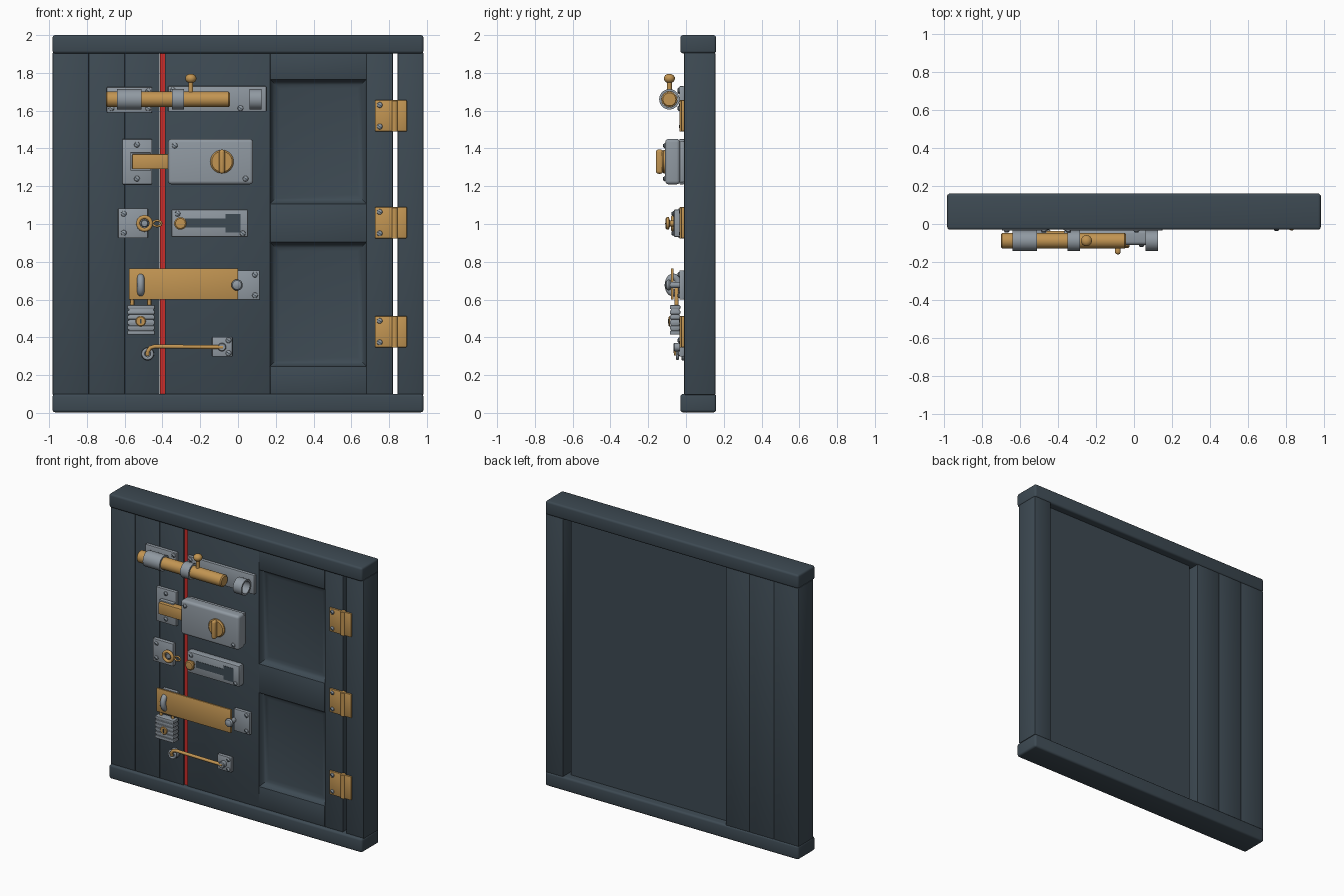
import bpy, bmesh, math
from mathutils import Vector, Matrix

cube = bpy.data.objects.get("Cube")
if cube:
    bpy.data.objects.remove(cube, do_unlink=True)


def material(name, rgb):
    m = bpy.data.materials.new(name)
    m.use_nodes = True
    m.diffuse_color = (*rgb, 1)
    m.node_tree.nodes["Principled BSDF"].inputs["Base Color"].default_value = (*rgb, 1)
    return m


SLATE = material("slate paint", (0.047, 0.068, 0.086))
STEEL = material("steel", (0.28, 0.32, 0.36))
BRASS = material("brass", (0.54, 0.3, 0.085))
RED = material("red seal", (0.6, 0.025, 0.022))
Y = (0, -1, 0)   # outward, towards the front
X = (1, 0, 0)
Z = (0, 0, 1)
FACE = -0.01     # front surface of the boards
PLATE = -0.035   # front surface of the fitted plates


def finish(name, bm, mat):
    bmesh.ops.recalc_face_normals(bm, faces=bm.faces)
    me = bpy.data.meshes.new(name)
    bm.to_mesh(me)
    bm.free()
    me.shade_smooth()
    me.set_sharp_from_angle(angle=math.radians(35))
    me.materials.append(mat)
    ob = bpy.data.objects.new(name, me)
    bpy.context.collection.objects.link(ob)


def block(x, y, z):
    bm = bmesh.new()
    size = Vector((x[1] - x[0], y[1] - y[0], z[1] - z[0]))
    mid = Vector((sum(x), sum(y), sum(z))) / 2
    bmesh.ops.create_cube(bm, size=1, matrix=Matrix.Translation(mid) @ Matrix.Diagonal((*size, 1)))
    return bm


def box(name, x, y, z, mat, bevel=0.004, segments=2):
    bm = block(x, y, z)
    if bevel:
        bmesh.ops.bevel(bm, geom=bm.edges[:], offset=bevel, segments=segments, profile=0.5, affect='EDGES')
    finish(name, bm, mat)


def lathe(name, profile, at, axis, mat, closed=False, steps=32):
    """Revolve (radius, height) points about an axis."""
    bm = bmesh.new()
    vs = [bm.verts.new((r, 0, h)) for r, h in profile]
    es = [bm.edges.new(p) for p in zip(vs, vs[1:])]
    if closed:
        es.append(bm.edges.new((vs[-1], vs[0])))
    bmesh.ops.spin(bm, geom=vs + es, cent=(0, 0, 0), axis=Z, angle=math.tau, steps=steps)
    bmesh.ops.remove_doubles(bm, verts=bm.verts, dist=1e-5)
    turn = Vector(axis).to_track_quat('Z', 'Y').to_matrix().to_4x4()
    bmesh.ops.transform(bm, matrix=Matrix.Translation(at) @ turn, verts=bm.verts)
    finish(name, bm, mat)


def disc(name, r, h, at, axis, mat, soft=0.004):
    lathe(name, [(0, 0), (r, 0), (r, h - soft), (r - soft, h), (0, h)], at, axis, mat)


def rod(name, points, r, mat, cyclic=False):
    cu = bpy.data.curves.new(name, 'CURVE')
    cu.dimensions = '3D'
    cu.bevel_depth, cu.bevel_resolution, cu.use_fill_caps = r, 3, True
    s = cu.splines.new('POLY')
    s.points.add(len(points) - 1)
    for p, co in zip(s.points, points):
        p.co = (*co, 1)
    s.use_cyclic_u = cyclic
    cu.materials.append(mat)
    ob = bpy.data.objects.new(name, cu)
    bpy.context.collection.objects.link(ob)


def ring(name, at, rx, rz, r, mat, upright=False):
    pts = []
    for i in range(24):
        a = math.tau * i / 24
        c, s = rx * math.cos(a), rz * math.sin(a)
        pts.append(Vector(at) + (Vector((0, c, s)) if upright else Vector((c, 0, s))))
    rod(name, pts, r, mat, True)


def screw(x, z, y=PLATE, tilt=0.6):
    lathe("screw", [(0.015, 0), (0.014, 0.004), (0.009, 0.008), (0, 0.009)], (x, y, z), Y, STEEL, steps=14)
    bm = block((-0.012, 0.012), (-0.002, 0.002), (-0.002, 0.002))
    bmesh.ops.transform(bm, matrix=Matrix.Translation((x, y - 0.009, z)) @ Matrix.Rotation(tilt, 4, 'Y'),
                        verts=bm.verts)
    finish("screw_slot", bm, SLATE)


def plate(name, x, z, mat=STEEL, front=PLATE, back=FACE, bevel=0.005):
    box(name, x, (front, back), z, mat, bevel)


# Frame: rails, wall boards and hinge post
for name, z in (("bottom_rail", (0.003, 0.1)), ("top_rail", (1.903, 2.0))):
    box(name, (-0.982, 0.982), (-0.03, 0.16), z, SLATE, 0.014, 3)
for x in ((-0.982, -0.79), (-0.79, -0.6), (-0.6, -0.415)):
    box("wall_board", x, (FACE, 0.155), (0.095, 1.908), SLATE, 0.005)
box("hinge_post", (0.845, 0.982), (FACE, 0.155), (0.095, 1.908), SLATE, 0.006)
box("door_seal", (-0.414, -0.387), (0, 0.03), (0.1, 1.905), RED, 0)

# Door: backing, stiles, cross rails and sunk panels
box("door_back", (-0.387, 0.82), (0.035, 0.105), (0.1, 1.905), SLATE, 0)
for name, x in (("lock_stile", (-0.387, 0.17)), ("hinge_stile", (0.68, 0.82))):
    box(name, x, (FACE, 0.037), (0.1, 1.905), SLATE, 0.003)
for z in ((0.1, 0.247), (0.903, 1.107), (1.765, 1.905)):
    box("cross_rail", (0.17, 0.68), (FACE, 0.037), z, SLATE, 0.003)
for z in ((0.247, 0.903), (1.107, 1.765)):
    bm = block((0.17, 0.68), (FACE + 0.002, 0.037), z)
    bm.normal_update()
    front = [f for f in bm.faces if f.normal.y < -0.9]
    for inset, sink in ((0.004, 0.012), (0.01, 0.014), (0.014, 0.01), (0.02, 0.005)):
        bmesh.ops.inset_region(bm, faces=front, thickness=inset, depth=-sink, use_even_offset=True)
    finish("sunk_panel", bm, SLATE)

# Hinges
for z in (0.43, 1.007, 1.573):
    span = (z - 0.083, z + 0.083)
    plate("hinge_leaf_door", (0.725, 0.824), span, BRASS, -0.026)
    plate("hinge_leaf_post", (0.834, 0.894), span, BRASS, -0.026)
    disc("hinge_barrel", 0.018, 0.166, (0.829, -0.016, span[0]), Z, BRASS)
    for dz in (-0.057, 0.057):
        screw(0.75, z + dz, -0.026)

# Barrel bolt
BOLT = Vector((0, -0.088, 1.66))
plate("bolt_keeper_plate", (-0.695, -0.455), (1.59, 1.725))
plate("bolt_plate", (-0.37, 0.15), (1.595, 1.73))
lathe("bolt_bar", [(0, 0), (0.034, 0), (0.041, 0.007), (0.041, 0.65), (0.034, 0.657), (0, 0.657)],
      BOLT + Vector((-0.7, 0, 0)), X, BRASS)
for x, w in ((-0.64, 0.13), (-0.35, 0.065), (0.06, 0.065)):
    lathe("bolt_collar", [(0.042, 0), (0.054, 0), (0.054, w), (0.042, w)], BOLT + Vector((x, 0, 0)), X, STEEL, True)
lathe("bolt_knob", [(0, 0), (0.013, 0), (0.013, 0.088), (0.023, 0.094), (0.029, 0.105), (0.029, 0.116),
                    (0.023, 0.127), (0.012, 0.133), (0, 0.135)], BOLT + Vector((-0.25, 0, 0)), Z, BRASS)
for x, z in ((-0.67, 1.612), (-0.475, 1.612), (-0.475, 1.703), (-0.345, 1.708), (0.013, 1.613)):
    screw(x, z)

# Rim lock
plate("lock_keeper_plate", (-0.612, -0.455), (1.21, 1.45))
plate("lock_mount", (-0.36, 0.067), (1.22, 1.44))
box("lock_case", (-0.37, 0.08), (-0.11, -0.032), (1.21, 1.45), STEEL, 0.018, 4)
box("lock_latch", (-0.56, -0.36), (-0.085, -0.036), (1.29, 1.37), BRASS)
box("latch_socket", (-0.57, -0.46), (-0.06, -0.03), (1.282, 1.378), STEEL, 0.004)
disc("turn_disc", 0.062, 0.018, (-0.085, -0.108, 1.33), Y, BRASS, 0.008)
box("turn_grip", (-0.1, -0.07), (-0.16, -0.12), (1.266, 1.394), BRASS, 0.014, 4)
for z in (1.24, 1.42):
    screw(-0.535, z)
screw(-0.335, 1.415, -0.11)
screw(0.04, 1.24, -0.11)

# Chain guard with slotted track
plate("chain_plate", (-0.635, -0.477), (0.925, 1.083), front=-0.04)
ring("chain_ring", (-0.495, -0.068, 1.003), 0.034, 0.034, 0.011, BRASS)
disc("chain_anchor", 0.02, 0.03, (-0.495, -0.036, 1.003), Y, STEEL)
ring("chain_link", (-0.428, -0.06, 1.003), 0.022, 0.015, 0.006, BRASS)
plate("track_plate", (-0.353, 0.053), (0.93, 1.078), front=-0.065, bevel=0.01)
for name, x, z in (("track_slot", (-0.28, -0.05), (0.982, 1.028)), ("track_slot_end", (-0.065, 0.012), (0.956, 1.052))):
    box(name, x, (-0.067, -0.06), z, SLATE, 0)
lathe("track_knob", [(0, 0), (0.016, 0), (0.016, 0.022), (0.033, 0.028), (0.033, 0.039), (0.026, 0.045), (0, 0.047)],
      (-0.305, -0.063, 1.003), Y, BRASS)
for x, z, y in ((-0.605, 1.054, -0.04), (-0.605, 0.953, -0.04), (-0.32, 1.055, -0.065), (0.025, 0.95, -0.065)):
    screw(x, z, y)

# Hasp, staple and padlock
plate("hasp_mount", (-0.01, 0.115), (0.6, 0.755))
plate("staple_plate", (-0.565, -0.45), (0.615, 0.75))
box("hasp_strap", (-0.577, 0), (-0.08, -0.066), (0.6, 0.765), BRASS, 0.004)
ring("staple", (-0.515, -0.067, 0.677), 0.028, 0.043, 0.019, STEEL, True)
disc("hasp_pivot", 0.016, 0.06, (-0.005, -0.03, 0.677), Y, STEEL)
lathe("hasp_pivot_head", [(0, 0), (0.024, 0), (0.03, 0.012), (0.024, 0.024), (0.012, 0.03), (0, 0.031)],
      (-0.005, -0.079, 0.677), Y, STEEL)
for z in (0.622, 0.732):
    screw(0.09, z)
box("padlock_core", (-0.578, -0.447), (-0.08, -0.035), (0.418, 0.566), STEEL)
for i in range(6):
    z = 0.414 + i * 0.027
    box("padlock_layer", (-0.585, -0.44), (-0.086, -0.03), (z, z + 0.021), STEEL, 0.004)
rod("padlock_shackle", [(-0.56, -0.05, 0.55), (-0.56, -0.05, 0.64), (-0.54, -0.05, 0.67), (-0.49, -0.05, 0.67),
                        (-0.47, -0.05, 0.64), (-0.47, -0.05, 0.55)], 0.011, BRASS)
disc("padlock_keyhole", 0.027, 0.008, (-0.515, -0.084, 0.485), Y, BRASS)
box("padlock_key_slot", (-0.519, -0.511), (-0.094, -0.09), (0.472, 0.498), SLATE, 0)

# Cabin hook
plate("hook_plate", (-0.137, -0.03), (0.298, 0.402))
disc("hook_pivot", 0.022, 0.035, (-0.085, -0.03, 0.348), Y, STEEL)
rod("hook_arm", [(-0.08, -0.056, 0.348), (-0.44, -0.056, 0.352), (-0.465, -0.056, 0.345), (-0.478, -0.056, 0.325),
                 (-0.478, -0.05, 0.305)], 0.011, BRASS)
disc("hook_eye_base", 0.034, 0.014, (-0.478, FACE, 0.312), Y, STEEL)
ring("hook_eye", (-0.478, -0.045, 0.312), 0.024, 0.024, 0.009, STEEL)
for z in (0.316, 0.384):
    screw(-0.05, z)
